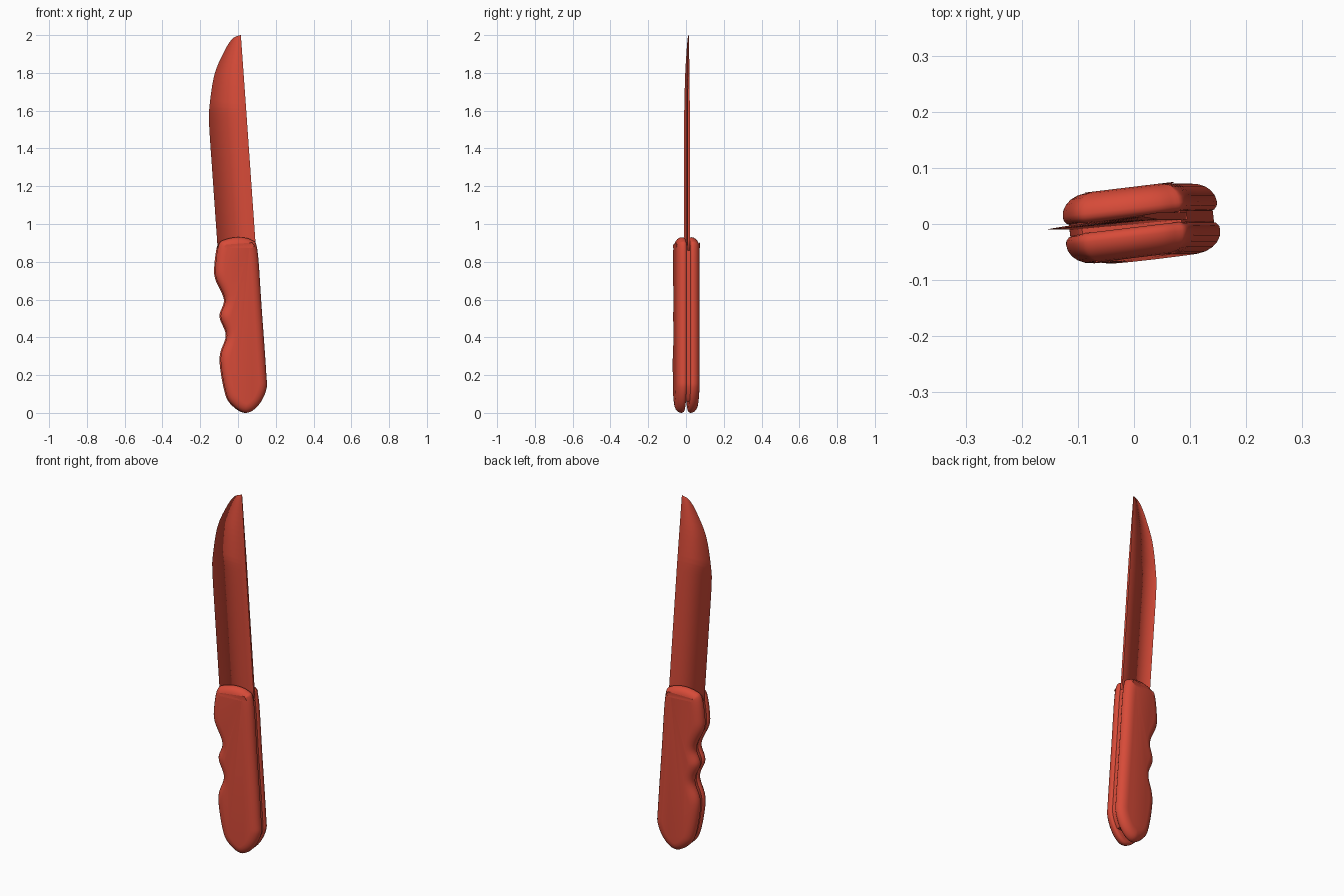
import bpy, bmesh
from mathutils import Vector

cube = bpy.data.objects.get("Cube")
if cube:
    bpy.data.objects.remove(cube, do_unlink=True)

red = bpy.data.materials.new("red")
red.use_nodes = True
red.diffuse_color = (0.68, 0.07, 0.04, 1)
red.node_tree.nodes["Principled BSDF"].inputs["Base Color"].default_value = red.diffuse_color

TURN, LEAN = 0.12, 0.07  # twist about the long axis, lean of the spine


def place(p, t):
    """Point of the side profile, moved t off the knife's middle plane."""
    mid = TURN * (p.x + LEAN * (p.y - 1)) + 0.004
    return (p.x - TURN * t, mid + t, p.y)


def spline(pts, steps, closed):
    """Smooth curve through the points."""
    n, out = len(pts), []
    get = (lambda i: pts[i % n]) if closed else (lambda i: pts[max(0, min(n - 1, i))])
    for i in range(n if closed else n - 1):
        a, b, c, d = (get(i + k) for k in (-1, 0, 1, 2))
        for s in range(steps):
            t = s / steps
            out.append(0.5 * (2 * b + (c - a) * t + (2 * a - 5 * b + 4 * c - d) * t * t
                              + (3 * b - a - 3 * c + d) * t ** 3))
    return out if closed else out + [pts[-1]]


def inset(ring, dist):
    """Shrink a counter-clockwise ring in small smoothed steps."""
    passes = max(1, round(dist / 0.005))
    for _ in range(passes):
        n, new = len(ring), []
        for i in range(n):
            a, b, c = ring[i - 1], ring[i], ring[(i + 1) % n]
            d = (c - a).normalized()
            new.append(b * 0.8 + (a + c) * 0.1 + Vector((-d.y, d.x)) * dist / passes)
        ring = new
    return ring


def finish(name, bm, angle=None):
    bmesh.ops.recalc_face_normals(bm, faces=bm.faces)
    mesh = bpy.data.meshes.new(name)
    for f in bm.faces:
        f.smooth = True
    bm.to_mesh(mesh)
    bm.free()
    mesh.materials.append(red)
    obj = bpy.data.objects.new(name, mesh)
    bpy.context.collection.objects.link(obj)
    if angle:
        bpy.ops.object.select_all(action='DESELECT')
        obj.select_set(True)
        bpy.context.view_layer.objects.active = obj
        bpy.ops.object.shade_smooth_by_angle(angle=angle)


def stack(name, layers):
    """Solid made of rings, each given as (ring, offset)."""
    bm = bmesh.new()
    rings = [[bm.verts.new(place(p, t)) for p in ring] for ring, t in layers]
    for lo, hi in zip(rings, rings[1:]):
        for i in range(len(lo)):
            bm.faces.new((lo[i - 1], lo[i], hi[i], hi[i - 1]))
    bm.faces.new(rings[0])
    bm.faces.new(rings[-1])
    finish(name, bm, 0.7)


# Handle outline with finger grooves, counter-clockwise from the top
handle = spline([Vector(p) for p in (
    (0, .93), (-.07, .918), (-.105, .89), (-.122, .785), (-.118, .71), (-.072, .6),
    (-.095, .51), (-.062, .41), (-.095, .29), (-.068, .11), (-.03, .04), (.04, 0),
    (.105, .04), (.147, .125), (.146, .22), (.122, .56), (.1, .86), (.07, .915))], 6, True)

# Two rounded handle scales
section = ((.009, .014), (.012, .006), (.018, .001), (.025, 0), (.036, .002),
           (.046, .008), (.054, .017), (.06, .03), (.0625, .045))
for name, side in (("front_handle_scale", -1), ("back_handle_scale", 1)):
    stack(name, [(inset(handle, d) if d else handle, side * t) for t, d in section])

# Tang between the scales
core = [Vector((p.x, min(max(p.y, .06), .89))) for p in inset(handle, .009)]
stack("tang", [(core, -.0105), (core, .0105)])

# Blade: wedge from a curved cutting edge to a straight spine
edge = spline([Vector(p) for p in (
    (-.107, .86), (-.135, 1.26), (-.153, 1.53), (-.15, 1.63), (-.125, 1.79),
    (-.075, 1.91), (-.03, 1.98), (.012, 2))], 5, False)
bm = bmesh.new()
rows = []
for p in edge:
    spine = Vector((.015 + LEAN * (2 - p.y), p.y))
    half = .006 * min(1, .25 + (2 - p.y) * 2)
    rows.append([bm.verts.new(place(q, t)) for q, t in ((p, 0), (spine, half), (spine, -half))])
for a, b in zip(rows, rows[1:]):
    for i in range(3):
        bm.faces.new((a[i - 1], a[i], b[i], b[i - 1]))
    for i in (1, 2):
        bm.edges.get((a[i], b[i])).smooth = False
bm.faces.new(rows[0])
bm.faces.new(rows[-1])
finish("blade", bm)
